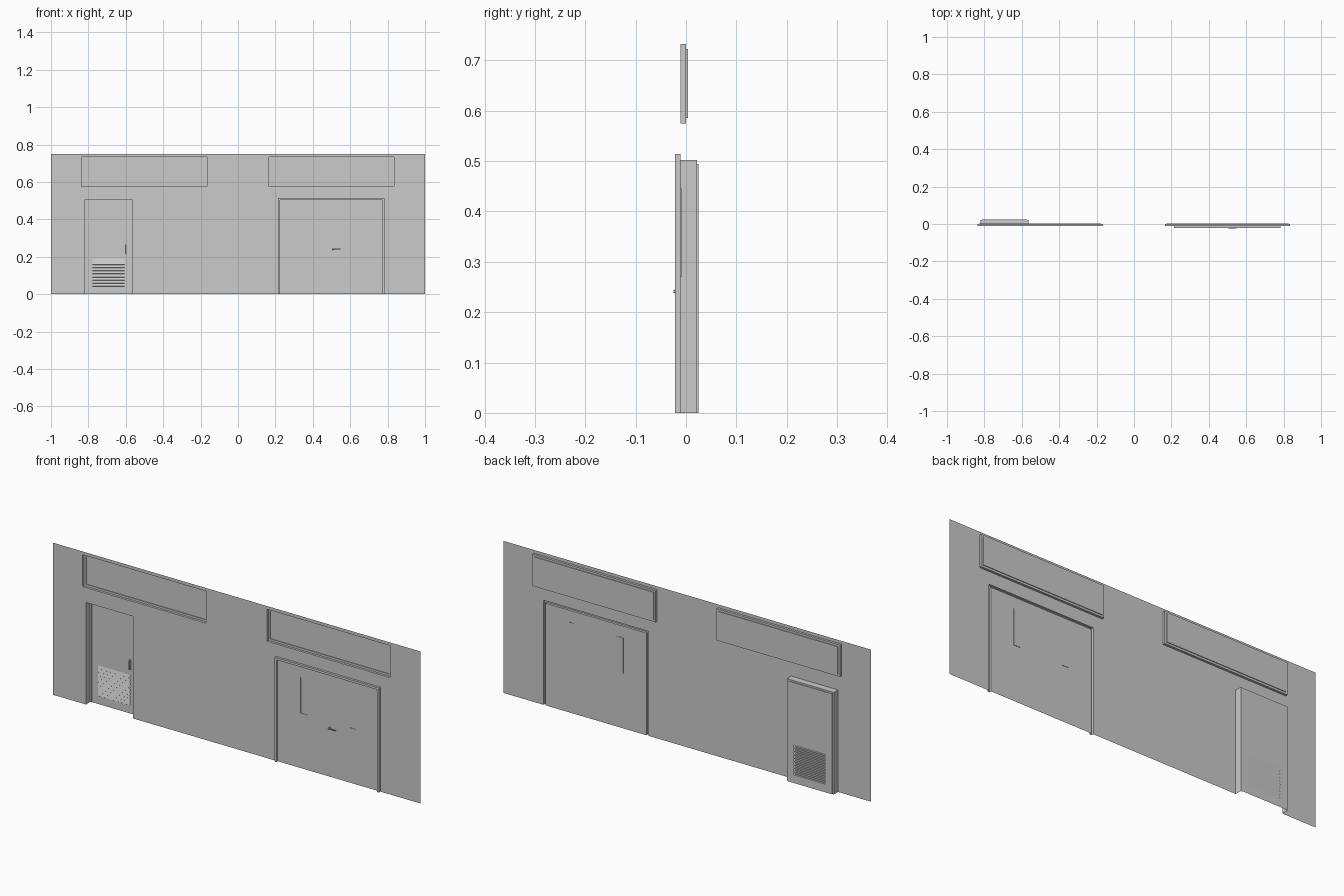
import bpy, bmesh

if "Cube" in bpy.data.objects:
    bpy.data.objects.remove(bpy.data.objects["Cube"])

WALL_Y = -0.011
LEFT_DOOR = (-0.82, -0.565, 0.0, 0.502)
RIGHT_DOOR = (0.213, 0.783, 0.0, 0.514)
WINDOWS = [(-0.838, -0.167, 0.575, 0.732), (0.165, 0.835, 0.575, 0.732)]


def finish(name, bm):
    bmesh.ops.remove_doubles(bm, verts=bm.verts, dist=1e-5)
    mesh = bpy.data.meshes.new(name)
    bm.to_mesh(mesh)
    bm.free()
    obj = bpy.data.objects.new(name, mesh)
    bpy.context.collection.objects.link(obj)
    return obj


def quad(bm, *pts):
    bm.faces.new([bm.verts.new(p) for p in pts])


def sheet(bm, rect, y, holes=()):
    """Front-facing flat sheet with rectangular holes."""
    xs = sorted({v for r in (rect, *holes) for v in r[:2]})
    zs = sorted({v for r in (rect, *holes) for v in r[2:]})
    for a, b in zip(xs, xs[1:]):
        for c, d in zip(zs, zs[1:]):
            mx, mz = (a + b) / 2, (c + d) / 2
            if not any(h[0] < mx < h[1] and h[2] < mz < h[3] for h in holes):
                quad(bm, (a, y, c), (b, y, c), (b, y, d), (a, y, d))


def corners(rect, y):
    a, b, c, d = rect
    return [(b, y, c), (b, y, d), (a, y, d), (a, y, c)]


def inset(rect, w, floor=False):
    a, b, c, d = rect
    return (a + w, b - w, c if floor else c + w, d - w)


def steps(bm, levels, open_bottom=False):
    """Bridge successive (rectangle, y) outlines into a stepped surround."""
    for (r0, y0), (r1, y1) in zip(levels, levels[1:]):
        p, q = corners(r0, y0), corners(r1, y1)
        for i in range(3 if open_bottom else 4):
            j = (i + 1) % 4
            quad(bm, p[i], p[j], q[j], q[i])


def box(name, x, y, z, bevel=0.0006):
    bm = bmesh.new()
    bmesh.ops.create_cube(bm, size=1)
    for v in bm.verts:
        v.co = [lo + (c + 0.5) * (hi - lo) for c, (lo, hi) in zip(v.co, (x, y, z))]
    bmesh.ops.bevel(bm, geom=bm.edges[:], offset=bevel, segments=1, affect='EDGES')
    return finish(name, bm)


# wall sheet with openings
bm = bmesh.new()
sheet(bm, (-1, 1, 0, 0.748), WALL_Y, [LEFT_DOOR, RIGHT_DOOR, *WINDOWS])
finish("wall", bm)

# recessed windows with a stepped frame
for side, rect in zip(("left", "right"), WINDOWS):
    bm = bmesh.new()
    inner = inset(rect, 0.01)
    steps(bm, [(rect, WALL_Y), (rect, 0.0), (inner, 0.0), (inner, 0.0035)])
    sheet(bm, inner, 0.0035)
    finish(side + "_window", bm)

# deeply recessed single door with a vent opening
bm = bmesh.new()
leaf = inset(LEFT_DOOR, 0.008, True)
vent = (-0.778, -0.606, 0.04, 0.19)
steps(bm, [(LEFT_DOOR, WALL_Y), (LEFT_DOOR, 0.022), (leaf, 0.022), (leaf, 0.025)], True)
sheet(bm, leaf, 0.025, [vent])
finish("single_door", bm)

# sloping vent slats
bm = bmesh.new()
count = 9
pitch = (vent[3] - vent[2]) / count
for i in range(count):
    z0 = vent[2] + i * pitch
    z1, zm = z0 + pitch, z0 + pitch * 0.15
    a, b = vent[:2]
    quad(bm, (a, 0.025, z0), (b, 0.025, z0), (b, 0.021, zm), (a, 0.021, zm))
    quad(bm, (a, 0.021, zm), (b, 0.021, zm), (b, 0.025, z1), (a, 0.025, z1))
finish("door_vent", bm)

# single door handle: pull plate and grip
box("single_door_handle_plate", (-0.612, -0.6), (0.022, 0.025), (0.215, 0.265))
box("single_door_handle_grip", (-0.609, -0.603), (0.016, 0.022), (0.22, 0.26))

# double door with projecting frame and two narrow glass slots
bm = bmesh.new()
leaf = inset(RIGHT_DOOR, 0.011, True)
steps(bm, [(RIGHT_DOOR, WALL_Y), (RIGHT_DOOR, -0.022), (leaf, -0.022), (leaf, WALL_Y)], True)
mid = (RIGHT_DOOR[0] + RIGHT_DOOR[1]) / 2
slots = [(mid + s * 0.133 - 0.017, mid + s * 0.133 + 0.017, 0.27, 0.445) for s in (-1, 1)]
for s, slot in zip((-1, 1), slots):
    half = (leaf[0], mid, *leaf[2:]) if s < 0 else (mid, leaf[1], *leaf[2:])
    sheet(bm, half, WALL_Y, [slot])
    steps(bm, [(slot, WALL_Y), (slot, -0.009)])
    sheet(bm, slot, -0.009)
finish("double_door", bm)

# double door lever handle
box("lever_stem", (0.506, 0.514), (-0.023, WALL_Y), (0.237, 0.245))
box("lever_grip", (0.506, 0.548), (-0.025, -0.0215), (0.2385, 0.2435))
